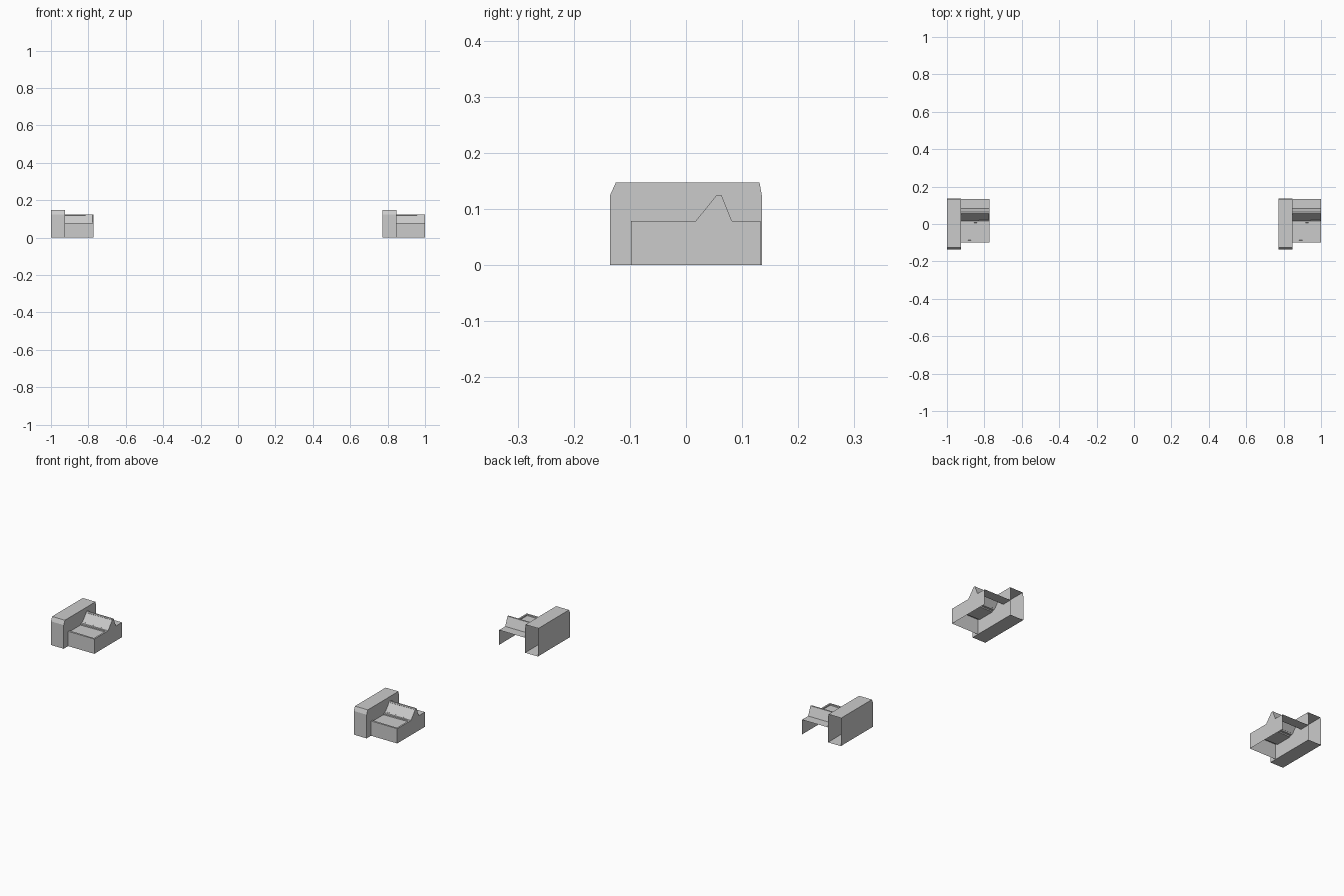
import bpy, bmesh
from mathutils import Vector

if "Cube" in bpy.data.objects:
    bpy.data.objects.remove(bpy.data.objects["Cube"])

X0, X1, X2 = -1.0, -0.925, -0.772   # tall slab, then low counter
STEP = 1.772                        # distance between the two stations


def finish(bm, name):
    me = bpy.data.meshes.new(name)
    bm.to_mesh(me)
    bm.free()
    for suffix, dx in (("left", 0), ("right", STEP)):
        ob = bpy.data.objects.new(f"{name}_{suffix}", me)
        ob.location.x = dx
        bpy.context.collection.objects.link(ob)


def extrude_profile(bm, prof, xa, xb, skip=(), cap_left=True):
    """Extrude a closed (y, z) profile along x, leaving out the skipped sides."""
    a = [bm.verts.new((xa, y, z)) for y, z in prof]
    b = [bm.verts.new((xb, y, z)) for y, z in prof]
    sides = {}
    n = len(prof)
    for i in range(n):
        if i not in skip:
            j = (i + 1) % n
            sides[i] = bm.faces.new((a[i], a[j], b[j], b[i]))
    if cap_left:
        bm.faces.new(a[::-1])
    bm.faces.new(b)
    bm.normal_update()
    return sides


# Tall slab: chamfered top, open at the back
bm = bmesh.new()
slab = [(-0.135, 0), (-0.135, 0.125), (-0.125, 0.147),
        (0.131, 0.147), (0.135, 0.125), (0.135, 0)]
extrude_profile(bm, slab, X0, X1, skip=(3, 4))
bmesh.ops.recalc_face_normals(bm, faces=bm.faces)
finish(bm, "tall_slab")

# Low counter: ridge on top, open at the back and underneath
bm = bmesh.new()
counter = [(-0.098, 0), (-0.098, 0.078), (0.017, 0.078), (0.055, 0.125),
           (0.063, 0.125), (0.082, 0.078), (0.133, 0.078), (0.133, 0)]
sides = extrude_profile(bm, counter, X1, X2, skip=(6, 7), cap_left=False)
for f in sides.values():
    mid = f.calc_center_median()
    if f.normal.dot(mid - Vector((mid.x, 0.03, 0.03))) < 0:
        f.normal_flip()
# Shallow tray in the worktop and sunk panel in the slope
bmesh.ops.inset_region(bm, faces=[sides[1]], thickness=0.012, depth=0)
bmesh.ops.inset_region(bm, faces=[sides[1]], thickness=0.0005, depth=-0.006)
bmesh.ops.inset_region(bm, faces=[sides[2]], thickness=0.006, depth=0)
bmesh.ops.inset_region(bm, faces=[sides[2]], thickness=0.0005, depth=-0.002)
finish(bm, "low_counter")
